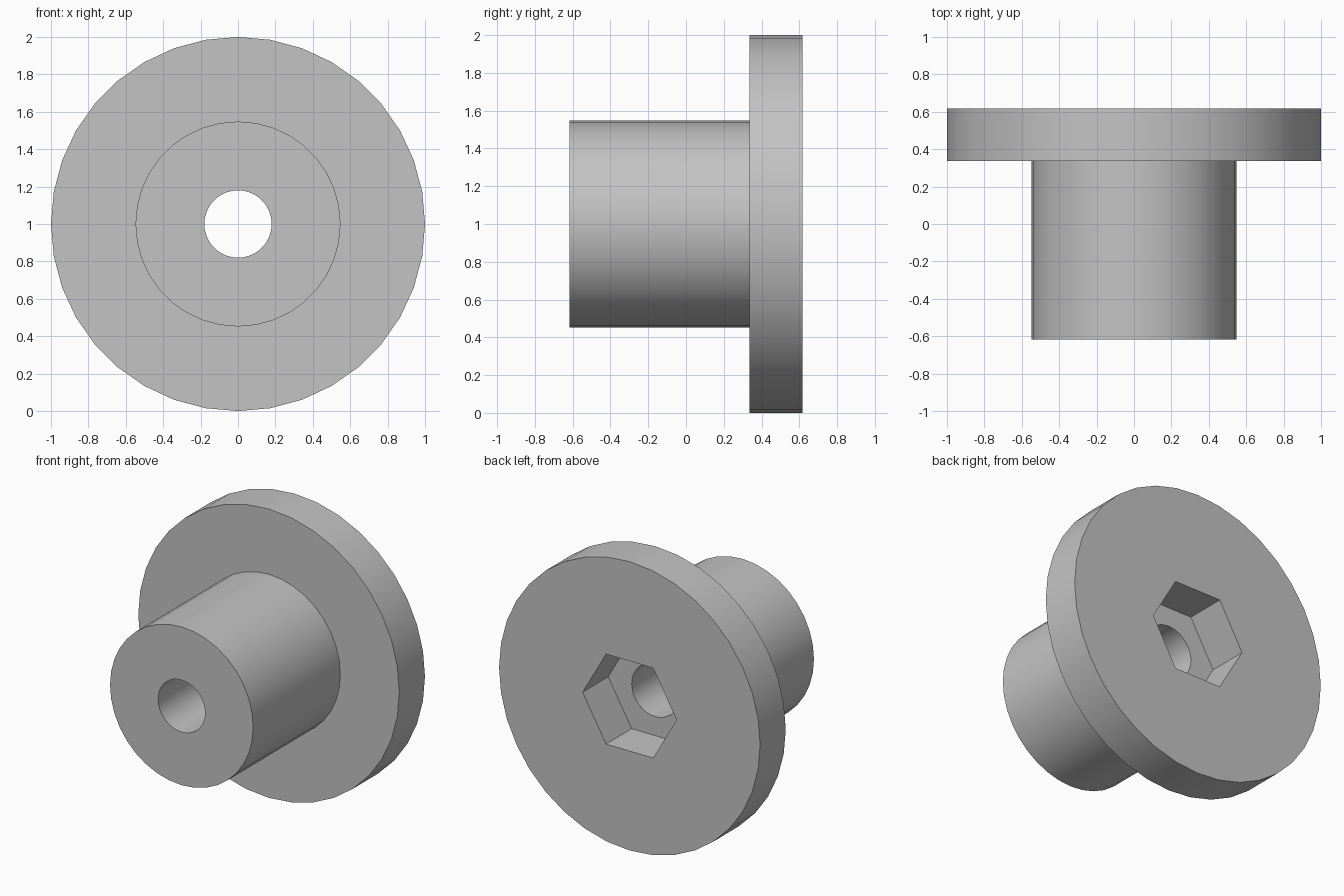
import bpy
import bmesh
from math import cos, sin, radians

if "Cube" in bpy.data.objects:
    bpy.data.objects.remove(bpy.data.objects["Cube"], do_unlink=True)

SIDES = 36
FRONT, STEP, BACK = -0.617, 0.337, 0.617    # hub end, flange front, flange back
BORE, HUB, FLANGE, HEX = 0.18, 0.548, 1.0, 0.36


def circle(radius):
    return lambda a: radius


def hexagon(radius):
    # Corners lie on the x axis, flats at top and bottom
    return lambda a: radius * cos(radians(30)) / cos(radians(a % 60 - 30))


# Closed section: hub end, hub wall, flange, hex pocket, pocket floor, bore
section = [
    (circle(BORE), FRONT),
    (circle(HUB), FRONT),
    (circle(HUB), STEP),
    (circle(FLANGE), STEP),
    (circle(FLANGE), BACK),
    (hexagon(HEX), BACK),
    (hexagon(HEX), STEP),
    (circle(BORE), STEP),
]

bm = bmesh.new()
rings = []
for shape, y in section:
    ring = []
    for i in range(SIDES):
        a = i * 360 // SIDES
        r = shape(a)
        ring.append(bm.verts.new((r * cos(radians(a)), y, 1 + r * sin(radians(a)))))
    rings.append(ring)

for k, ring in enumerate(rings):
    following = rings[(k + 1) % len(rings)]
    for i in range(SIDES):
        j = (i + 1) % SIDES
        bm.faces.new((ring[i], ring[j], following[j], following[i]))
bmesh.ops.recalc_face_normals(bm, faces=bm.faces)

mesh = bpy.data.meshes.new("flanged_bushing")
bm.to_mesh(mesh)
bm.free()

# Single plain grey
grey = bpy.data.materials.new("plain grey")
grey.use_nodes = True
colour = (0.55, 0.55, 0.55, 1)
grey.diffuse_color = colour
grey.node_tree.nodes["Principled BSDF"].inputs["Base Color"].default_value = colour
mesh.materials.append(grey)

bushing = bpy.data.objects.new("flanged_bushing", mesh)
bpy.context.collection.objects.link(bushing)
bpy.ops.object.select_all(action="DESELECT")
bushing.select_set(True)
bpy.context.view_layer.objects.active = bushing
bpy.ops.object.shade_smooth_by_angle(angle=radians(30))
